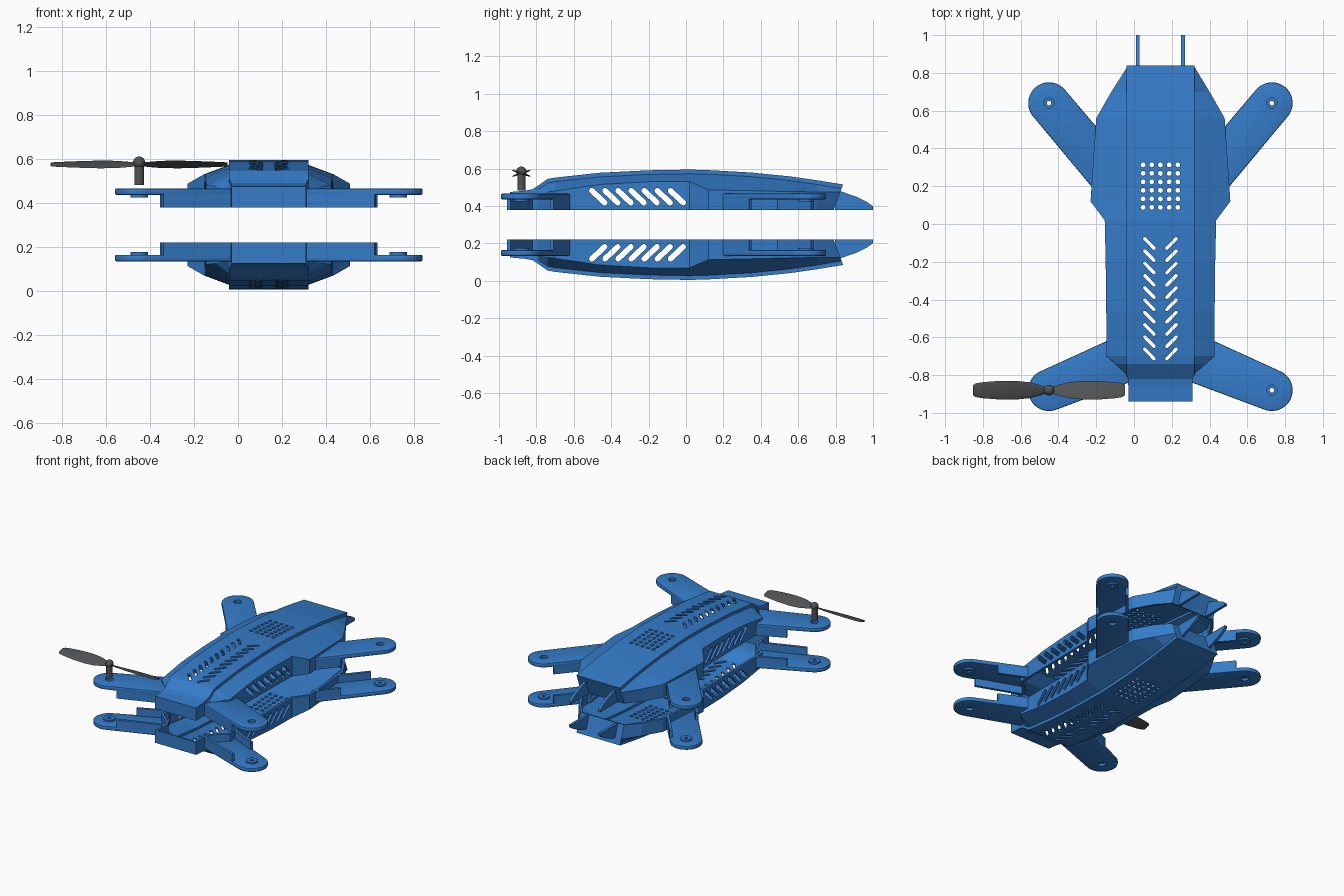
import bpy, bmesh, math
from mathutils import Vector, Matrix

if "Cube" in bpy.data.objects:
    bpy.data.objects.remove(bpy.data.objects["Cube"])

CX = 0.14            # centre line of the airframe
LOW, MID = 0.38, 0.30  # open rim height, mirror plane between the halves


def material(name, col):
    m = bpy.data.materials.new(name)
    m.diffuse_color = (*col, 1)
    m.use_nodes = True
    m.node_tree.nodes["Principled BSDF"].inputs["Base Color"].default_value = m.diffuse_color
    return m


BLUE = material("blue_plastic", (0.035, 0.2, 0.58))
DARK = material("dark_plastic", (0.08, 0.085, 0.09))


def add(name, bm, mat):
    bmesh.ops.recalc_face_normals(bm, faces=bm.faces)
    me = bpy.data.meshes.new(name)
    bm.to_mesh(me)
    bm.free()
    me.materials.append(mat)
    ob = bpy.data.objects.new(name, me)
    bpy.context.collection.objects.link(ob)
    return ob


def prism(bm, pts, vec):
    face = bm.faces.new([bm.verts.new(p) for p in pts])
    ext = bmesh.ops.extrude_face_region(bm, geom=[face], use_keep_orig=True)
    verts = [g for g in ext["geom"] if isinstance(g, bmesh.types.BMVert)]
    bmesh.ops.translate(bm, verts=verts, vec=vec)


def arc(c, r, a0, a1, n):
    return [(c[0] + r * math.cos(a0 + (a1 - a0) * i / n),
             c[1] + r * math.sin(a0 + (a1 - a0) * i / n)) for i in range(n + 1)]


def capsule(p, q, r):
    a = math.atan2(q[1] - p[1], q[0] - p[0])
    h = math.pi / 2
    return arc(q, r, a - h, a + h, 6) + arc(p, r, a + h, a + 3 * h, 6)


def circle(c, r, n=20):
    return arc(c, r, 0, 2 * math.pi, n)[:-1]


def bake(ob):
    dg = bpy.context.evaluated_depsgraph_get()
    me = bpy.data.meshes.new_from_object(ob.evaluated_get(dg))
    ob.modifiers.clear()
    ob.data = me


def cut(ob, bm):
    cutter = add("cutter", bm, BLUE)
    cutter.hide_render = True
    mod = ob.modifiers.new("cut", "BOOLEAN")
    mod.operation, mod.solver, mod.object = "DIFFERENCE", "EXACT", cutter
    bake(ob)
    bpy.data.objects.remove(cutter)


# Body shell: stations of (y, wall half width, wall top, panel half width, panel top)
stations = [(-.94, .17, .430, .17, .475), (-.86, .17, .435, .17, .482),
            (-.82, .172, .445, .172, .49), (-.79, .185, .46, .18, .51),
            (-.74, .24, .475, .18, .545), (-.70, .285, .48, .18, .552),
            (-.46, .287, .515, .18, .578), (-.20, .29, .53, .18, .591),
            (.02, .295, .53, .18, .595), (.12, .37, .487, .18, .592),
            (.35, .355, .482, .18, .579), (.56, .34, .477, .18, .558),
            (.70, .26, .476, .18, .538), (.84, .18, .475, .18, .515)]
bm = bmesh.new()
rings = []
for y, w, zs, t, zt in stations:
    half = [(w, LOW), (w, zs), (t, zt - .022), (t, zt)]
    sec = half + [(-x, z) for x, z in reversed(half)]
    lean = .05 if y > .8 else 0
    rings.append([bm.verts.new((CX + x, y - lean * (zt - z) / (zt - LOW), z)) for x, z in sec])
for a, b in zip(rings, rings[1:]):
    for i in range(7):
        bm.faces.new((a[i], a[i + 1], b[i + 1], b[i]))
bm.faces.new(rings[0])
bm.faces.new(rings[-1])
body = add("upper_body_shell", bm, BLUE)
sol = body.modifiers.new("wall", "SOLIDIFY")
sol.thickness, sol.offset = .018, -1
bake(body)

# Vent openings: round grid, chevron slots, slanted side slots
bm = bmesh.new()
up = Vector((0, 0, .17))
for i in range(5):
    for j in range(6):
        prism(bm, [(x, y, .5) for x, y in circle((CX - .092 + .046 * i, .088 + .045 * j), .013, 12)], up)
for k in range(10):
    y = -.078 - .065 * k
    for s in (-1, 1):
        pts = capsule((CX + s * .083, y), (CX + s * .034, y - .05), .009)
        prism(bm, [(x, yy, .5) for x, yy in pts], up)
for k in range(7):
    pts = capsule((-.503 + .07 * k, .482), (-.435 + .07 * k, .418), .015)
    prism(bm, [(CX - .4, y, z) for y, z in pts], Vector((.8, 0, 0)))
cut(body, bm)
upper = [body]

# Arms: rounded plate, two channel walls and a motor boss
arms = {"front": ((.59, -.88), -22, (.27, -.613), (.155, -.835)),
        "rear": ((.59, .64), 50, (.31, .48), (.35, .18))}
for end, (tip, deg, ra, rb) in arms.items():
    for side, s in (("right", 1), ("left", -1)):
        def place(pts, z):
            return [(CX + s * x, y, z) for x, y in pts]
        th, h = math.radians(deg), math.pi / 2
        curve = arc(tip, .11, th + h, th - h, 20)
        bm = bmesh.new()
        prism(bm, place([ra] + curve + [rb], .436), Vector((0, 0, .03)))
        arm = add(f"upper_{end}_{side}_arm", bm, BLUE)
        bev = arm.modifiers.new("soft", "BEVEL")
        bev.width, bev.segments, bev.limit_method = .007, 2, "ANGLE"
        bake(arm)
        bm = bmesh.new()
        prism(bm, place(circle(tip, .027), .4), Vector((0, 0, .1)))
        cut(arm, bm)

        bm = bmesh.new()
        inward = Vector((math.sin(th), -math.cos(th)))
        for root, edge, d in ((ra, curve[0], inward), (rb, curve[-1], -inward)):
            p, e = Vector(root), Vector(edge)
            q = p.lerp(e, (.48 - p.x) / (e.x - p.x))
            d = d * .02
            prism(bm, place([p, q, q + d, p + d], LOW), Vector((0, 0, .078)))
        walls = add(f"upper_{end}_{side}_arm_walls", bm, BLUE)

        bm = bmesh.new()
        prism(bm, place(circle(tip, .04), .424), Vector((0, 0, .024)))
        boss = add(f"upper_{end}_{side}_motor_boss", bm, BLUE)
        bm = bmesh.new()
        prism(bm, place(circle(tip, .012), .4), Vector((0, 0, .1)))
        cut(boss, bm)
        upper += [arm, walls, boss]

# Tail fins
fin = [(.795, LOW), (1, LOW), (1, .398), (.97, .42), (.91, .45), (.815, .483)]
for side, s in (("right", 1), ("left", -1)):
    bm = bmesh.new()
    prism(bm, [(CX + s * .12 - .01, y, z) for y, z in fin], Vector((.02, 0, 0)))
    upper.append(add(f"upper_{side}_tail_fin", bm, BLUE))

# Lower half: mirrored copy of every upper part
for ob in upper:
    bm = bmesh.new()
    bm.from_mesh(ob.data)
    for v in bm.verts:
        v.co.z = 2 * MID - v.co.z
    bmesh.ops.reverse_faces(bm, faces=bm.faces)
    me = bpy.data.meshes.new(ob.name.replace("upper", "lower"))
    bm.to_mesh(me)
    bm.free()
    me.materials.append(BLUE) if not me.materials else None
    bpy.context.collection.objects.link(bpy.data.objects.new(me.name, me))

# Propeller: shaft with round cap and two pitched blades
hub = Vector((CX - .59, -.88, .575))
bm = bmesh.new()
prism(bm, [(x, y, .482) for x, y in circle(hub.xy, .022, 24)], Vector((0, 0, .1)))
bmesh.ops.create_uvsphere(bm, u_segments=24, v_segments=12, radius=.028,
                          matrix=Matrix.Translation(hub + Vector((0, 0, .008))))
shaft = add("propeller_shaft", bm, DARK)

chords = [(.0, .012), (.04, .028), (.10, .045), (.18, .053), (.27, .051), (.35, .044), (.39, .037), (.403, .026)]
bm = bmesh.new()
for s in (1, -1):
    rings = []
    for r, c in chords:
        pitch = math.radians(24 - 25 * r)
        ring = []
        for i in range(12):
            a = 2 * math.pi * i / 12
            u, v = c * math.cos(a), .004 * math.sin(a)
            y = u * math.cos(pitch) + v * math.sin(pitch)
            z = v * math.cos(pitch) - u * math.sin(pitch)
            ring.append(bm.verts.new(hub + Vector((s * r, -s * y, -z))))
        rings.append(ring)
    for a, b in zip(rings, rings[1:]):
        for i in range(12):
            bm.faces.new((a[i - 1], a[i], b[i], b[i - 1]))
    bm.faces.new(rings[0])
    bm.faces.new(rings[-1])
blades = add("propeller_blades", bm, DARK)

# Smooth the round parts
for ob in bpy.context.collection.objects:
    ob.select_set(ob in (shaft, blades) or "arm" in ob.name or "boss" in ob.name)
bpy.context.view_layer.objects.active = shaft
bpy.ops.object.shade_smooth_by_angle(angle=math.radians(35))
